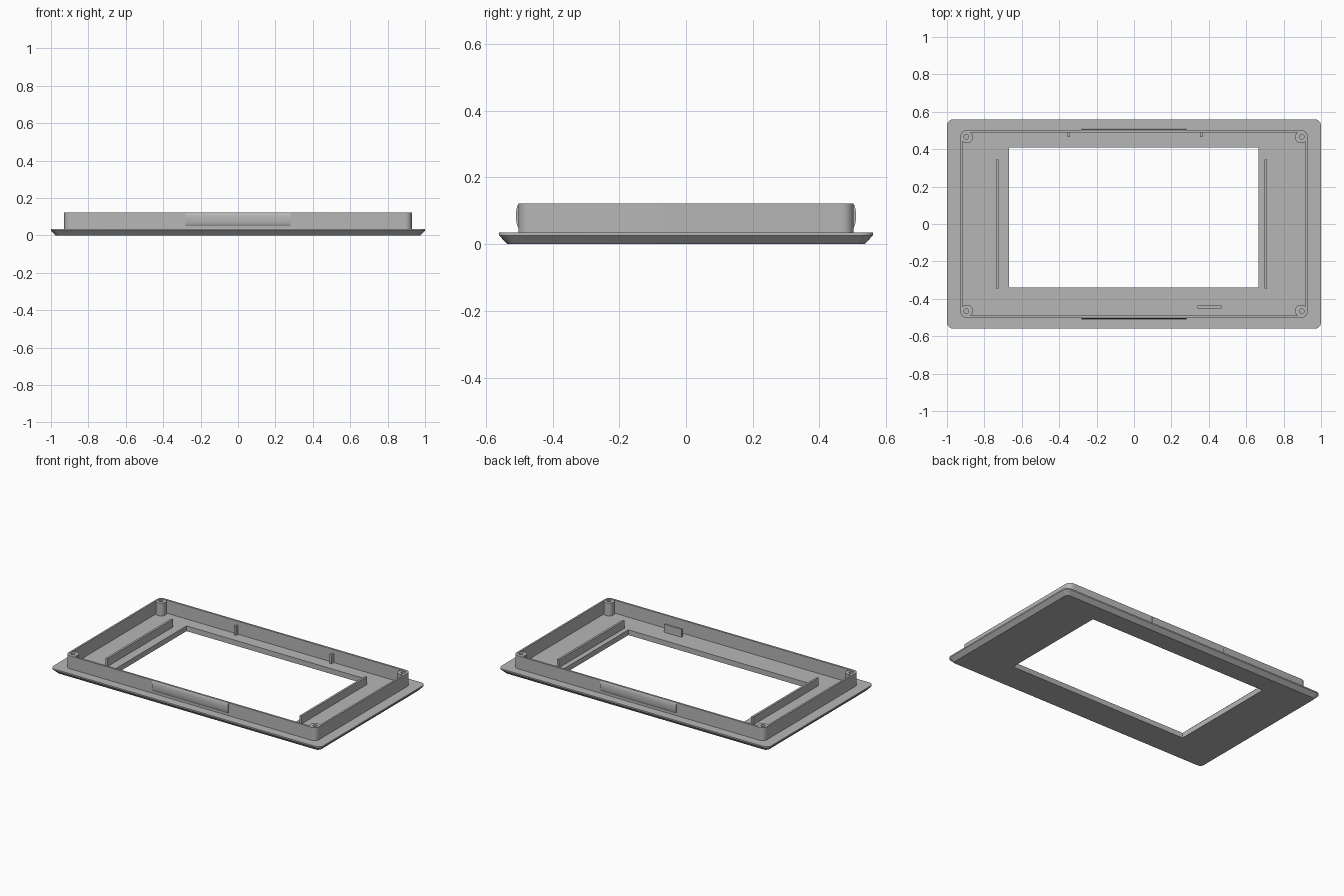
import bpy, bmesh
from math import cos, sin, pi, radians

cube = bpy.data.objects.get("Cube")
if cube:
    bpy.data.objects.remove(cube)

grey = bpy.data.materials.new("plain_grey")
grey.use_nodes = True
colour = (0.47, 0.47, 0.47, 1)
grey.diffuse_color = colour
grey.node_tree.nodes["Principled BSDF"].inputs["Base Color"].default_value = colour

FLOOR = 0.035   # top of the faceplate
RIM = 0.122     # top of the wall
SINK = 0.03     # parts start slightly inside the faceplate


def rounded(cx, cy, hx, hy, r, z, steps=6):
    """Rounded rectangle loop; r equal to both half sizes gives a circle."""
    pts = []
    for q, (sx, sy) in enumerate([(1, 1), (-1, 1), (-1, -1), (1, -1)]):
        for i in range(steps + 1):
            a = (q + i / steps) * pi / 2
            pts.append((cx + sx * (hx - r) + r * cos(a),
                        cy + sy * (hy - r) + r * sin(a), z))
    return pts


def loft(name, loops, ring=False):
    """Skin successive loops; a ring joins last to first, otherwise ends are capped."""
    bm = bmesh.new()
    rows = [[bm.verts.new(p) for p in loop] for loop in loops]
    pairs = list(zip(rows, rows[1:]))
    if ring:
        pairs.append((rows[-1], rows[0]))
    else:
        bm.faces.new(rows[0])
        bm.faces.new(rows[-1])
    for a, b in pairs:
        for i in range(len(a)):
            j = (i + 1) % len(a)
            bm.faces.new((a[i], a[j], b[j], b[i]))
    bmesh.ops.remove_doubles(bm, verts=bm.verts, dist=1e-5)
    bmesh.ops.recalc_face_normals(bm, faces=bm.faces)
    mesh = bpy.data.meshes.new(name)
    bm.to_mesh(mesh)
    bm.free()
    mesh.shade_smooth()
    mesh.set_sharp_from_angle(angle=radians(30))
    mesh.materials.append(grey)
    obj = bpy.data.objects.new(name, mesh)
    bpy.context.collection.objects.link(obj)
    return obj


def block(name, x0, x1, y0, y1, top):
    loops = [[(x0, y0, z), (x1, y0, z), (x1, y1, z), (x0, y1, z)] for z in (SINK, top)]
    return loft(name, loops)


# Faceplate with chamfered underside and rectangular window
window = (-0.001, 0.034, 0.666, 0.374, 0.002)
loft("faceplate", [
    rounded(0, 0, 0.975, 0.535, 0.025, 0),
    rounded(0, 0, 1, 0.56, 0.035, 0.026),
    rounded(0, 0, 1, 0.56, 0.035, FLOOR),
    rounded(*window, FLOOR),
    rounded(*window, 0)], ring=True)

# Thin upright wall
outer = (0, 0, 0.929, 0.502, 0.035)
inner = (0, 0, 0.917, 0.489, 0.024)
loft("perimeter_wall", [rounded(*outer, SINK), rounded(*outer, RIM),
                        rounded(*inner, RIM), rounded(*inner, SINK)], ring=True)

# Corner screw posts with blind holes
for sx, side in ((-1, "right"), (1, "left")):
    for sy, end in ((-1, "front"), (1, "back")):
        body = (sx * 0.893, sy * 0.463, 0.031, 0.031, 0.028)
        hole = (sx * 0.897, sy * 0.466, 0.013, 0.013, 0.013)
        loft(f"screw_post_{end}_{side}", [
            rounded(*body, SINK), rounded(*body, RIM - 0.002),
            rounded(*hole, RIM - 0.002), rounded(*hole, 0.05)])

# Snap bulges on the front and back walls
for sy, end in ((-1, "front"), (1, "back")):
    arc = [(sy * (0.5 + 0.0095 * sin(pi * i / 12)), 0.085 - 0.036 * cos(pi * i / 12))
           for i in range(13)]
    loft(f"snap_bulge_{end}", [[(x, y, z) for y, z in arc] for x in (-0.282, 0.281)])

# Retaining ribs beside the window
block("rib_right", -0.739, -0.725, -0.345, 0.346, 0.088)
block("rib_left", 0.698, 0.712, -0.345, 0.346, 0.088)

# Small upright tab and locating pins
block("front_tab", 0.339, 0.469, -0.451, -0.437, 0.088)
for x, side in ((-0.348, "right"), (0.36, "left")):
    block(f"locating_pin_{side}", x - 0.007, x + 0.007, 0.466, 0.492, 0.095)
